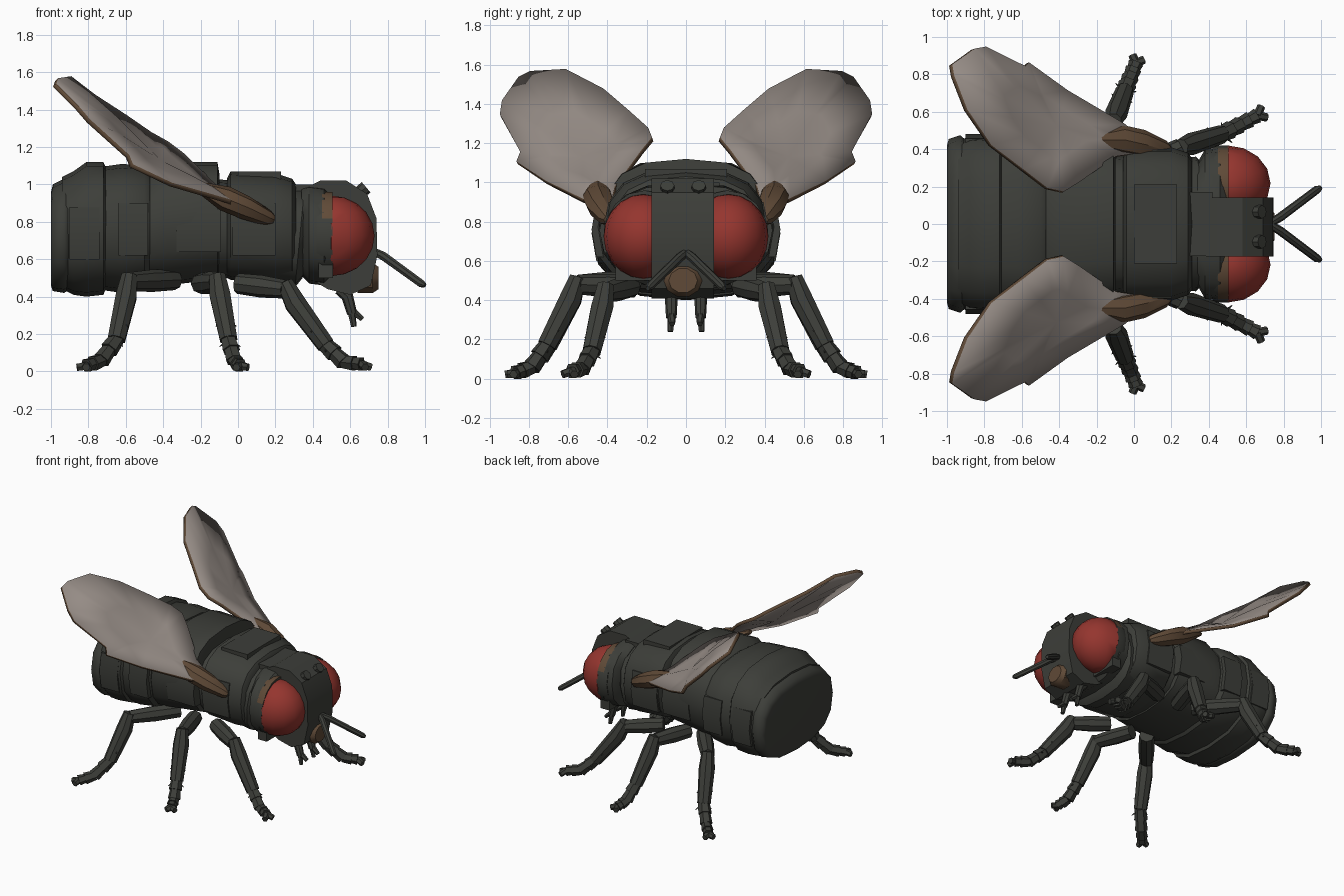
import bpy, bmesh, math
from mathutils import Vector

if "Cube" in bpy.data.objects:
    bpy.data.objects.remove(bpy.data.objects["Cube"])


def material(name, rgb):
    m = bpy.data.materials.new(name)
    m.use_nodes = True
    m.diffuse_color = (*rgb, 1)
    bsdf = m.node_tree.nodes["Principled BSDF"]
    bsdf.inputs["Base Color"].default_value = (*rgb, 1)
    bsdf.inputs["Roughness"].default_value = 0.8
    return m


SHELL = material("dark shell", (0.046, 0.048, 0.041))
RED = material("eye red", (0.30, 0.036, 0.028))
WING = material("wing grey", (0.30, 0.26, 0.235))
BROWN = material("brown", (0.115, 0.068, 0.038))


def finish(name, bm, mats, mirror=False, angle=35):
    bmesh.ops.recalc_face_normals(bm, faces=bm.faces)
    mesh = bpy.data.meshes.new(name)
    bm.to_mesh(mesh)
    bm.free()
    ob = bpy.data.objects.new(name, mesh)
    bpy.context.collection.objects.link(ob)
    for m in mats:
        mesh.materials.append(m)
    if mirror:
        ob.modifiers.new("mirror", "MIRROR").use_axis = (False, True, False)
        ob.modifiers["mirror"].use_mirror_merge = False
    bpy.ops.object.select_all(action="DESELECT")
    ob.select_set(True)
    bpy.context.view_layer.objects.active = ob
    bpy.ops.object.shade_smooth_by_angle(angle=math.radians(angle))
    return ob


def loft(bm, rings):
    rows = [[bm.verts.new(p) for p in ring] for ring in rings]
    n = len(rows[0])
    for a, b in zip(rows, rows[1:]):
        for i in range(n):
            bm.faces.new((a[i], a[(i + 1) % n], b[(i + 1) % n], b[i]))
    bm.faces.new(rows[0])
    bm.faces.new(rows[-1])


def body_ring(x, low, high, half, lean=0.0, sides=16, power=0.74):
    # Squarish oval, with the ring leaning along x
    ring = []
    for i in range(sides):
        a = math.tau * i / sides
        c, s = math.cos(a), math.sin(a)
        y = half * math.copysign(abs(c) ** power, c)
        v = math.copysign(abs(s) ** 0.8, s)
        ring.append((x + lean * v, y, (low + high) / 2 + v * (high - low) / 2))
    return ring


def segment(name, stations, lean=0.0, angle=35):
    bm = bmesh.new()
    loft(bm, [body_ring(*s, lean=lean) for s in stations])
    return finish(name, bm, [SHELL], angle=angle)


def tube(bm, points, radii, sides=8, flat=1.0):
    # Tapered limb piece through a few points
    pts = [Vector(p) for p in points]
    rings = []
    for i, p in enumerate(pts):
        d = (pts[min(i + 1, len(pts) - 1)] - pts[max(i - 1, 0)]).normalized()
        u = d.cross(Vector((0, 0, 1))).normalized()
        w = d.cross(u) * flat
        rings.append([p + radii[i] * (math.cos(math.tau * k / sides) * u
                      + math.sin(math.tau * k / sides) * w) for k in range(sides)])
    loft(bm, rings)


def box(bm, lo, hi):
    loft(bm, [[(x, lo[1], lo[2]), (x, hi[1], lo[2]), (x, hi[1], hi[2]), (x, lo[1], hi[2])]
              for x in (lo[0], hi[0])])


# Abdomen and thorax: overlapping armour rings
segment("abdomen_tip", [(-1, .46, .96, .42), (-.99, .43, 1.0, .455), (-.93, .42, 1.03, .475),
                        (-.9, .44, 1.03, .45)], angle=80)
segment("abdomen_rear", [(-.94, .44, 1.04, .44), (-.88, .41, 1.07, .47), (-.81, .40, 1.12, .475),
                         (-.72, .41, 1.12, .475), (-.70, .46, 1.08, .45)])
segment("abdomen_middle", [(-.76, .44, 1.09, .45), (-.62, .42, 1.11, .475), (-.5, .44, 1.1, .465),
                           (-.47, .47, 1.08, .44)])
segment("abdomen_front", [(-.5, .46, 1.05, .43), (-.4, .46, 1.12, .445), (-.11, .49, 1.12, .42),
                          (-.1, .52, 1.06, .38)])
segment("waist", [(-.14, .5, 1.03, .37), (-.02, .5, 1.02, .36)])
segment("thorax", [(-.06, .5, 1.03, .37), (-.04, .49, 1.07, .41), (.2, .47, 1.06, .41),
                   (.29, .47, 1.03, .38), (.31, .5, 1, .35)])
segment("collar", [(.24, .46, .98, .35), (.33, .45, .98, .36), (.37, .5, .96, .32)], lean=.025)
segment("head_back", [(.34, .51, .99, .33), (.38, .47, 1.0, .40), (.46, .46, .99, .41),
                      (.5, .5, .95, .39)])

# Raised armour plates that follow the flanks, and flat ones on the back
bm = bmesh.new()
for x0, x1, z0, z1, half in ((-.33, -.09, .64, .87, .432), (-.03, .2, .62, .9, .41),
                             (-.64, -.48, .62, .9, .472), (-.9, -.74, .6, .88, .472)):
    side = [(half - .08, z0), (half - .015, z0), (half + .009, (z0 + z1) / 2),
            (half - .015, z1), (half - .08, z1)]
    loft(bm, [[(x, y, z) for y, z in side] for x in (x0, x1)])
finish("flank_plates", bm, [SHELL], mirror=True)
bm = bmesh.new()
box(bm, (0, -.21, 1.0), (.23, .21, 1.07))
box(bm, (.3, -.17, .9), (.42, .17, 1.0))
finish("back_plates", bm, [SHELL])

# Head: faceted central band with a side profile
profile = [(.38, .5), (.38, .99), (.44, 1.02), (.58, 1.02), (.69, .95), (.74, .82),
           (.745, .62), (.71, .46), (.6, .41), (.48, .44)]
bm = bmesh.new()
loft(bm, [[(x, y, z) for x, z in profile] for y in (-.175, .142)])
finish("head_band", bm, [SHELL], angle=25)

# Eyes cut flat at the back, with a brown rim behind
bm = bmesh.new()
bmesh.ops.create_uvsphere(bm, u_segments=16, v_segments=10, radius=1)
for v in bm.verts:
    v.co = (.5 + .23 * max(v.co.x, -.08), .217 + .203 * v.co.y, .725 + .215 * v.co.z)
finish("eyes", bm, [RED], mirror=True)
bm = bmesh.new()
loft(bm, [[(x, .21 + .21 * r * math.cos(math.tau * i / 16), .73 + .23 * r * math.sin(math.tau * i / 16))
           for i in range(16)] for x, r in ((.42, .95), (.45, 1), (.505, 1))])
rim = finish("eye_rims", bm, [SHELL, BROWN], mirror=True)
for f in rim.data.polygons:
    f.material_index = int(f.center.z > .78 and f.center.x > .44)
bm = bmesh.new()
box(bm, (.43, .1, .5), (.508, .36, .6))
finish("cheek_plates", bm, [SHELL], mirror=True)

# Bumps on the brow, antennae and mouth
bm = bmesh.new()
for y in (-.095, .065):
    tube(bm, [(.62, y, .93), (.685, y, .985)], [.036, .036])
finish("brow_bumps", bm, [SHELL])
bm = bmesh.new()
tube(bm, [(.72, .0, .645), (.78, .035, .615), (.98, .185, .47), (1.0, .195, .46)],
     [.02, .024, .022, .012])
finish("antennae", bm, [SHELL], mirror=True)
bm = bmesh.new()
loft(bm, [[(x, -.015 + s * .098 * math.cos(math.tau * i / 10), .5 + s * .085 * math.sin(math.tau * i / 10))
           for i in range(10)] for x, s in ((.64, 1), (.72, 1), (.75, .75))])
finish("mouth", bm, [BROWN])
bm = bmesh.new()
tube(bm, [(.54, .075, .44), (.585, .075, .4), (.61, .075, .31)], [.03, .032, .027])
for tip in ((.62, .08, .24), (.665, .07, .28)):
    tube(bm, [(.605, .075, .33), tip], [.022, .015], 6)
finish("mouth_feelers", bm, [SHELL], mirror=True)


# Legs: hip, thigh, shin and jointed foot with claws and spines
def leg(name, hip, knee, ankle, toe):
    hip, knee, ankle, toe = map(Vector, (hip, knee, ankle, toe))
    bm = bmesh.new()
    tube(bm, [hip, hip.lerp(knee, .5), knee], [.055, .06, .05])
    tube(bm, [knee + Vector((0, 0, .035)), knee.lerp(ankle, .25), ankle], [.045, .06, .05])
    middle = ankle.lerp(toe, .5) - Vector((0, 0, .04))
    joints = [ankle, ankle.lerp(middle, .5), middle, middle.lerp(toe, .6), toe]
    for i, (a, b) in enumerate(zip(joints, joints[1:])):
        tube(bm, [a.lerp(b, -.1), b], [.042 - .003 * i, .05 - .003 * i], 6)
    out = (toe - ankle).normalized()
    side = out.cross(Vector((0, 0, 1))).normalized()
    for s in (-1, 1):
        tip = toe + out * .045 + side * s * .034
        tip.z = .022
        tube(bm, [toe, tip], [.024, .022], 6)
        for t in (.65, 1):
            p = knee.lerp(ankle, t)
            tube(bm, [p, p + side * s * .06 + (ankle - knee) * .12], [.014, .002], 4)
    for v in bm.verts:
        v.co.z = max(v.co.z, 0)
    finish(name, bm, [SHELL], mirror=True)


leg("front_legs", (.0, .28, .47), (.25, .41, .44), (.47, .48, .14), (.66, .58, .04))
leg("middle_legs", (-.2, .26, .47), (-.11, .55, .48), (-.05, .71, .17), (.01, .86, .03))
leg("rear_legs", (-.34, .26, .49), (-.58, .55, .48), (-.65, .7, .17), (-.81, .87, .03))

# Wings: thin ribbed blade with brown edge, on a brown root
outline = [(.1, .39, .85), (-.05, .53, .91), (-.36, .71, 1.0), (-.57, .86, 1.1),
           (-.59, .84, 1.15), (-.8, .945, 1.34), (-.86, .935, 1.41), (-.98, .85, 1.53),
           (-.97, .79, 1.56), (-.9, .61, 1.57), (-.77, .42, 1.47), (-.6, .29, 1.36),
           (-.47, .19, 1.27), (-.38, .17, 1.22), (-.3, .22, 1.16), (-.1, .36, .97)]
bm = bmesh.new()
rim_verts = [bm.verts.new(p) for p in outline]
core = Vector((-.42, .52, 1.12))
inner = [bm.verts.new(core.lerp(Vector(p), .5) + Vector((0, 0, .012 * (i % 2))))
         for i, p in enumerate(outline)]
for i in range(len(outline)):
    j = (i + 1) % len(outline)
    bm.faces.new((rim_verts[i], rim_verts[j], inner[j], inner[i]))
hub = bm.verts.new(core)
for i in range(len(inner)):
    bm.faces.new((inner[i], inner[(i + 1) % len(inner)], hub))
wings = finish("wings", bm, [WING, BROWN], mirror=True, angle=30)
thick = wings.modifiers.new("thickness", "SOLIDIFY")
thick.thickness = .025
thick.offset = 0
thick.material_offset_rim = 1

bm = bmesh.new()
tube(bm, [(.19, .39, .81), (.16, .395, .82), (.04, .43, .875), (-.07, .45, .925), (-.26, .45, 1.01)],
     [.03, .052, .075, .08, .018], flat=.85)
finish("wing_roots", bm, [BROWN], mirror=True)
